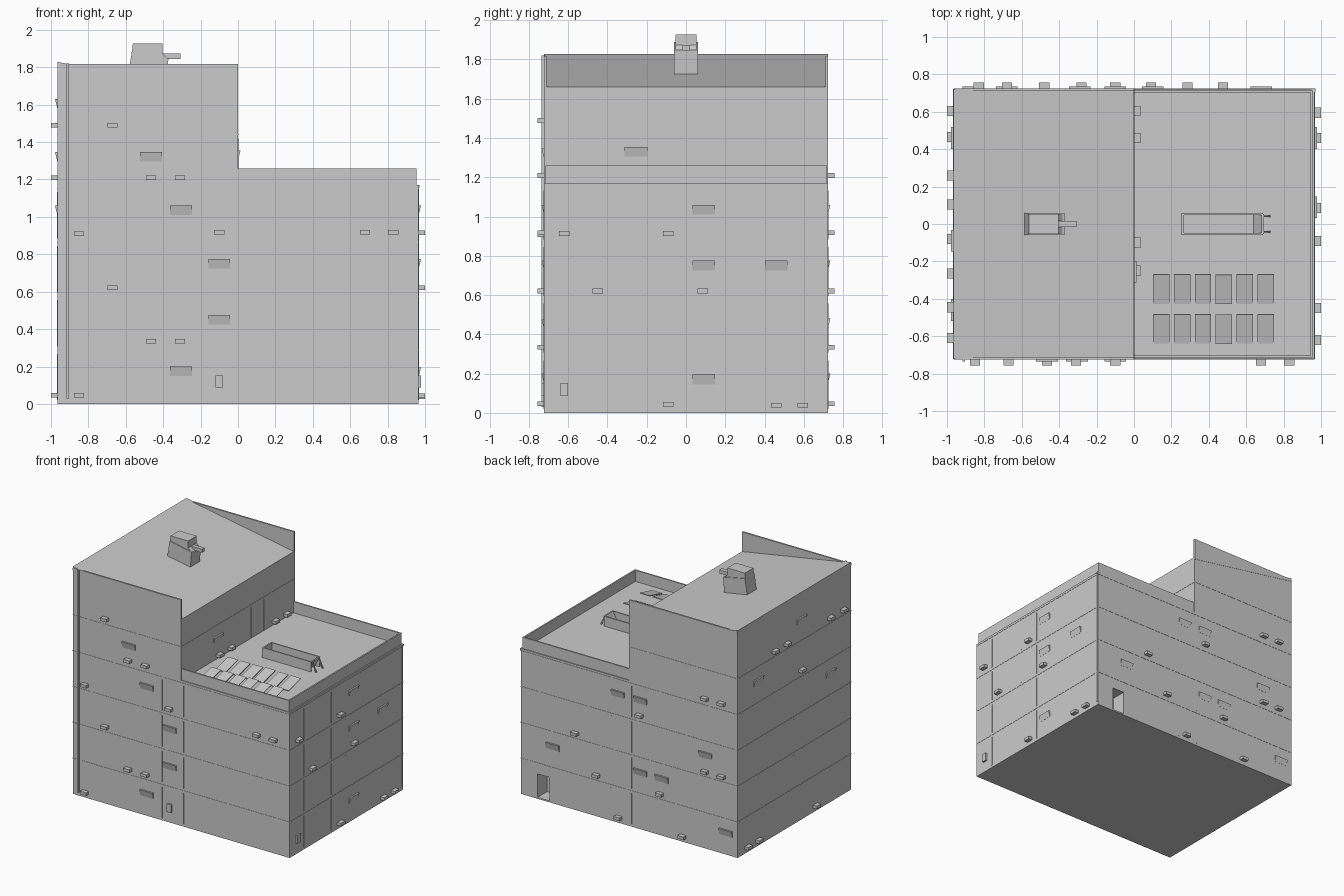
import bpy, bmesh
from mathutils import Matrix, Vector

if "Cube" in bpy.data.objects:
    bpy.data.objects.remove(bpy.data.objects["Cube"])

HX, HY = 0.965, 0.722


def finish(name, bm):
    bmesh.ops.recalc_face_normals(bm, faces=bm.faces[:])
    me = bpy.data.meshes.new(name)
    bm.to_mesh(me)
    bm.free()
    ob = bpy.data.objects.new(name, me)
    bpy.context.collection.objects.link(ob)
    return ob


def add_box(bm, x0, x1, y0, y1, z0, z1, m=Matrix()):
    c = Vector(((x0 + x1) / 2, (y0 + y1) / 2, (z0 + z1) / 2))
    s = Matrix.Diagonal((x1 - x0, y1 - y0, z1 - z0, 1))
    bmesh.ops.create_cube(bm, size=1, matrix=m @ Matrix.Translation(c) @ s)


def add_prism(bm, profile, a0, a1, m):
    # profile of (p, q) points swept along the third local axis
    lo = [bm.verts.new(m @ Vector((p, a0, q))) for p, q in profile]
    hi = [bm.verts.new(m @ Vector((p, a1, q))) for p, q in profile]
    n = len(lo)
    bm.faces.new(lo)
    bm.faces.new(hi[::-1])
    for i in range(n):
        bm.faces.new((lo[i], hi[i], hi[(i + 1) % n], lo[(i + 1) % n]))


def box(name, *dims):
    bm = bmesh.new()
    add_box(bm, *dims)
    return finish(name, bm)


def prism(name, profile, y0, y1):
    bm = bmesh.new()
    add_prism(bm, profile, y0, y1, Matrix())
    return finish(name, bm)


# main body: stepped outline with a sloping tall roof
body = prism("building_body", [(-HX, 0), (HX, 0), (HX, 1.17), (0, 1.17), (0, 1.66), (-HX, 1.828)], -HY, HY)
cutter = box("door_cutter", 0.71, 0.815, HY - 0.12, HY + 0.05, 0.012, 0.2)
cutter.hide_render = True
cutter.hide_viewport = True
cut = body.modifiers.new("door_recess", 'BOOLEAN')
cut.operation = 'DIFFERENCE'
cut.object = cutter
cut.solver = 'EXACT'

# wedge parapets beside the sloping roof
for name, y0, y1 in (("front_roof_parapet", -HY - 0.002, -HY + 0.012), ("back_roof_parapet", HY - 0.012, HY + 0.002)):
    prism(name, [(-HX, 1.80), (0, 1.64), (0, 1.818), (-HX, 1.818)], y0, y1)

# low roof parapet
bm = bmesh.new()
for s in (-1, 1):
    y = s * 0.709
    add_box(bm, 0.0, 0.955, y - 0.006, y + 0.006, 1.165, 1.26)
add_box(bm, 0.943, 0.955, -0.715, 0.715, 1.165, 1.26)
finish("terrace_parapet", bm)

# wall frames: local x along world axis, local -y outward, z up
WALLS = {
    "front": (Matrix.Translation((0, -HY, 0)), -HX, HX),
    "back": (Matrix.Translation((0, HY, 0)) @ Matrix.Scale(-1, 4, (0, 1, 0)), -HX, HX),
    "right": (Matrix(((0, -1, 0, HX), (1, 0, 0, 0), (0, 0, 1, 0), (0, 0, 0, 1))), -HY, HY),
    "left": (Matrix(((0, 1, 0, -HX), (1, 0, 0, 0), (0, 0, 1, 0), (0, 0, 0, 1))), -HY, HY),
    "upper_right": (Matrix(((0, -1, 0, 0), (1, 0, 0, 0), (0, 0, 1, 0), (0, 0, 0, 1))), -HY, HY),
}

# small projecting units (position, height)
UNITS = {
    "front": [(-.67, 1.49), (-.465, 1.21), (-.31, 1.21), (-.85, .91), (-.1, .918), (.68, .918), (.83, .918),
              (-.67, .622), (-.465, .335), (-.31, .335), (-.85, .047)],
    "back": [(.475, .622), (.285, .335), (-.28, .335), (-.68, 1.21), (-.83, 1.21), (-.68, .622), (-.83, .622),
             (-.48, .047), (.09, .047), (-.1, .918)],
    "right": [(-.62, .915), (-.09, .915), (-.45, .622), (.085, .622), (-.09, .045), (.46, .04), (.595, .04)],
    "left": [(.26, 1.49), (.105, 1.49), (-.08, 1.21), (-.445, 1.49), (-.61, 1.49), (.605, .047), (.465, .047), (-.265, .047)],
    "upper_right": [(.605, 1.2), (.46, 1.2), (-.1, 1.2), (-.25, 1.2)],
}
# tilted window panels (position, top height)
PANES = {
    "front": [(-.465, 1.347), (-.305, 1.06), (-.1, .775), (-.1, .475), (-.305, .2)],
    "back": [(.1, 1.06), (-.1, 1.06), (.68, .48), (-.1, .48), (-.29, .48), (-.68, .775), (-.86, .2)],
    "right": [(.09, 1.06), (.09, .775), (.46, .775), (.09, .195)],
    "left": [(.46, 1.347), (-.09, 1.63), (-.46, 1.06)],
    "upper_right": [(-.255, 1.355)],
}
# thin vertical joints
JOINTS = {
    "front": [-.17, .02], "back": [.16, -.02], "right": [-.54, -.19, -.01],
    "left": [.01], "upper_right": [.17, .33],
}

for wall, (m, a0, a1) in WALLS.items():
    bm = bmesh.new()
    for a, z in UNITS[wall]:
        add_box(bm, a - .027, a + .027, -.034, .005, z - .013, z + .011, m)
    finish(wall + "_wall_units", bm)

    bm = bmesh.new()
    for a, z in PANES[wall]:
        w = .058
        vs = [bm.verts.new(m @ Vector(p)) for p in (
            (a - w, -.001, z - .05), (a + w, -.001, z - .05), (a + w, -.013, z), (a - w, -.013, z),
            (a - w, .004, z - .05), (a + w, .004, z - .05), (a + w, .004, z), (a - w, .004, z))]
        for f in ((0, 1, 2, 3), (7, 6, 5, 4), (0, 4, 5, 1), (1, 5, 6, 2), (2, 6, 7, 3), (3, 7, 4, 0)):
            bm.faces.new([vs[i] for i in f])
    finish(wall + "_tilted_windows", bm)

    # floor lines and joints, clear of the step in the outline
    bm = bmesh.new()
    for k in range(1, 6):
        z = k * .288
        if wall == "upper_right" and k < 5 or wall == "right" and k > 4:
            continue
        end = 0 if wall in ("front", "back") and k > 4 else a1
        add_box(bm, a0, end, -.002, .004, z - .002, z + .002, m)
    lo, n = (4, 1) if wall == "upper_right" else (0, 4)
    for a in JOINTS[wall]:
        for k in range(lo, lo + n):
            add_box(bm, a - .003, a + .003, -.003, .004, k * .288 + .02, k * .288 + .268, m)
    finish(wall + "_wall_joints", bm)

# meter boxes near the ground
for wall, a in (("front", -.1), ("right", -.62)):
    bm = bmesh.new()
    add_box(bm, a - .02, a + .02, -.014, .004, .087, .152, WALLS[wall][0])
    finish(wall + "_meter_box", bm)

# drain pipes
box("front_drain_pipe", -.916, -.904, -HY - .014, -HY + .004, .03, 1.82)
box("side_drain_pipe", HX - .003, HX + .004, .704, .714, .03, 1.17)
box("side_drain_head", HX - .015, HX + .005, .702, .724, 1.158, 1.17)

# roof vent on the tall roof
prism("vent_base", [(-.588, 1.75), (-.383, 1.715), (-.372, 1.848), (-.567, 1.888)], -.06, .06)
prism("vent_hood", [(-.567, 1.885), (-.378, 1.846), (-.405, 1.873), (-.405, 1.928), (-.562, 1.928)], -.054, .054)
box("vent_spout", -.405, -.308, -.017, .017, 1.845, 1.873)

# open trough on the terrace
bm = bmesh.new()
for y in (-.054, .054):
    add_box(bm, .255, .69, y - .005, y + .005, 1.165, 1.25)
add_box(bm, .255, .267, -.054, .054, 1.165, 1.25)
add_prism(bm, [(.64, 1.17), (.652, 1.17), (.695, 1.25), (.683, 1.25)], -.054, .054, Matrix())
for y in (-.042, .042):
    add_prism(bm, [(.72, 1.168), (.73, 1.168), (.695, 1.248), (.685, 1.248)], y - .004, y + .004, Matrix())
finish("terrace_trough", bm)

# tilted terrace panels, two rows of six
bm = bmesh.new()
for y0 in (-.64, -.427):
    for i in range(6):
        x = .145 + i * .112
        vs = [bm.verts.new((x + sx, y0 + dy, z)) for sx, dy, z in (
            (-.044, 0, 1.176), (.044, 0, 1.176), (.044, .157, 1.215), (-.044, .157, 1.215))]
        bm.faces.new(vs)
panels = finish("terrace_panels", bm)
mod = panels.modifiers.new("thickness", 'SOLIDIFY')
mod.thickness = .006
